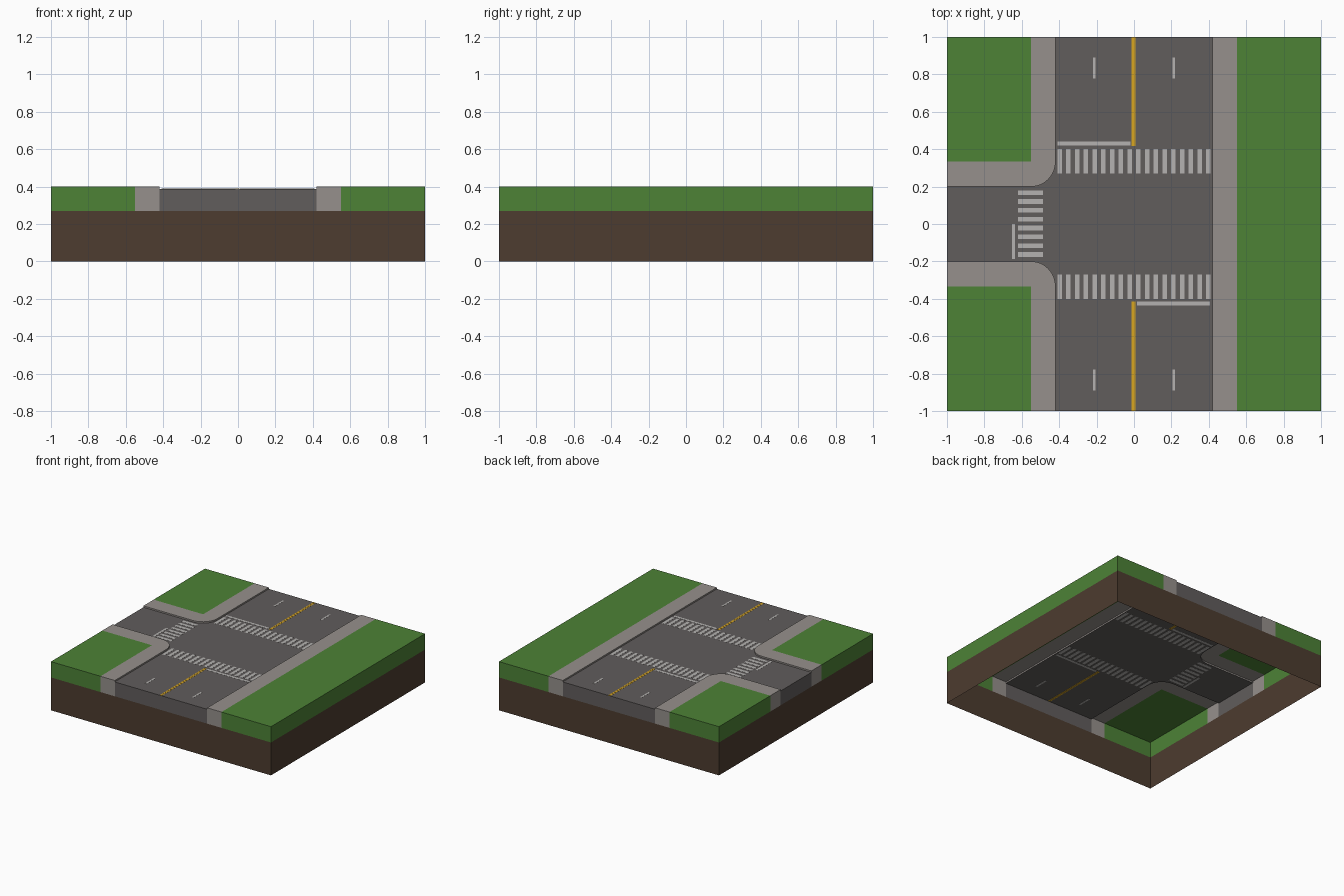
import bpy, bmesh
from math import sin, cos, pi

if "Cube" in bpy.data.objects:
    bpy.data.objects.remove(bpy.data.objects["Cube"])

TOP, ROAD, SOIL = 0.40, 0.388, 0.27    # grass/pavement, road and soil heights
KERB, BACK = 0.42, 0.55                # pavement edges of the main road
SIDE, SIDE_BACK = 0.20, 0.333          # pavement edges of the side road


def material(name, r, g, b):
    m = bpy.data.materials.new(name)
    m.diffuse_color = (r, g, b, 1)
    m.use_nodes = True
    m.node_tree.nodes["Principled BSDF"].inputs["Base Color"].default_value = m.diffuse_color
    return m


GRASS = material("grass", 0.074, 0.223, 0.037)
DIRT = material("soil", 0.074, 0.045, 0.029)
PAVE = material("pavement", 0.305, 0.28, 0.263)
TAR = material("asphalt", 0.119, 0.109, 0.107)
WHITE = material("white_paint", 0.46, 0.45, 0.44)
YELLOW = material("yellow_paint", 0.69, 0.38, 0.014)


def finish(bm, name, mat):
    me = bpy.data.meshes.new(name)
    bm.to_mesh(me)
    bm.free()
    me.materials.append(mat)
    ob = bpy.data.objects.new(name, me)
    bpy.context.collection.objects.link(ob)
    return ob


def sheet(name, pts, z, mat, kerb_edges=0):
    """Flat sheet with a skirt on the tile border and a kerb face on its first edges."""
    bm = bmesh.new()
    vs = [bm.verts.new((x, y, z)) for x, y in pts]
    top = bm.faces.new(vs)
    for i, a in enumerate(vs):
        b = vs[(i + 1) % len(vs)]
        on_border = any(abs(a.co[k]) > 0.999 and abs(a.co[k] - b.co[k]) < 1e-5 for k in (0, 1))
        if on_border or i < kerb_edges:
            low = SOIL if on_border else ROAD
            c = bm.verts.new((b.co.x, b.co.y, low))
            d = bm.verts.new((a.co.x, a.co.y, low))
            bm.faces.new((b, a, d, c))
    bmesh.ops.remove_doubles(bm, verts=bm.verts, dist=1e-5)
    bm.normal_update()
    bmesh.ops.recalc_face_normals(bm, faces=bm.faces)
    if top.normal.z < 0:
        bmesh.ops.reverse_faces(bm, faces=bm.faces)
    bmesh.ops.triangulate(bm, faces=[top])
    return finish(bm, name, mat)


def paint(name, rects, mat):
    """Thin painted strips (x0, x1, y0, y1), visible from both sides of the road sheet."""
    bm = bmesh.new()
    for x0, x1, y0, y1 in rects:
        cube = bmesh.ops.create_cube(bm, size=1)["verts"]
        bmesh.ops.scale(bm, vec=(x1 - x0, y1 - y0, 0.0016), verts=cube)
        bmesh.ops.translate(bm, vec=((x0 + x1) / 2, (y0 + y1) / 2, ROAD), verts=cube)
    return finish(bm, name, mat)


# Soil: four walls, open above and below
bm = bmesh.new()
bmesh.ops.create_cube(bm, size=2)
bmesh.ops.delete(bm, geom=[f for f in bm.faces if abs(f.normal.z) > 0.5], context='FACES_ONLY')
bmesh.ops.scale(bm, vec=(1, 1, SOIL / 2), verts=bm.verts)
bmesh.ops.translate(bm, vec=(0, 0, SOIL / 2), verts=bm.verts)
finish(bm, "soil_walls", DIRT)

# Rounded kerb line from the side road to the main road
N = 12
corner = [(-BACK + (BACK - KERB) * sin(i / N * pi / 2),
           SIDE_BACK - (SIDE_BACK - SIDE) * cos(i / N * pi / 2)) for i in range(N + 1)]
kerb = [(-1, SIDE)] + corner + [(-KERB, 1)]


def flip(pts):
    return [(x, -y) for x, y in pts]


# Road: one sheet covering both arms of the junction
sheet("road", kerb + [(KERB, 1), (KERB, -1)] + flip(kerb)[::-1], ROAD, TAR)

# Right side pavement and lawn
sheet("pavement_right", [(KERB, -1), (KERB, 1), (BACK, 1), (BACK, -1)], TOP, PAVE, 1)
sheet("grass_right", [(BACK, -1), (1, -1), (1, 1), (BACK, 1)], TOP, GRASS)

# Left side corners, mirrored front to back
pave = kerb + [(-BACK, 1), (-BACK, SIDE_BACK), (-1, SIDE_BACK)]
lawn = [(-1, SIDE_BACK), (-BACK, SIDE_BACK), (-BACK, 1), (-1, 1)]
for where, f in (("back", list), ("front", flip)):
    sheet("pavement_" + where, f(pave), TOP, PAVE, len(kerb) - 1)
    sheet("grass_" + where, f(lawn), TOP, GRASS)

# Crossings
W = 0.0125
xs = [-0.3975 + 0.795 * i / 17 for i in range(18)]
ys = [-0.163 + 0.33 * i / 7 for i in range(8)]
paint("crossing_back", [(x - W, x + W, 0.27, 0.40) for x in xs], WHITE)
paint("crossing_front", [(x - W, x + W, -0.40, -0.27) for x in xs], WHITE)
paint("crossing_side", [(-0.62, -0.487, y - W, y + W) for y in ys], WHITE)

# Stop lines
paint("stop_lines", [(-0.41, -0.02, 0.42, 0.44), (0.015, 0.405, -0.435, -0.415),
                     (-0.653, -0.635, -0.188, 0)], WHITE)

# Lane dashes and double centre line
paint("lane_dashes", [(x - 0.007, x + 0.007, min(s * 0.777, s * 0.89), max(s * 0.777, s * 0.89))
                      for x in (-0.213, 0.213) for s in (-1, 1)], WHITE)
paint("centre_lines", [(x - 0.0045, x + 0.0045, y0, y1) for x in (-0.0085, 0.003)
                       for y0, y1 in ((0.418, 0.9995), (-0.9995, -0.415))], YELLOW)
